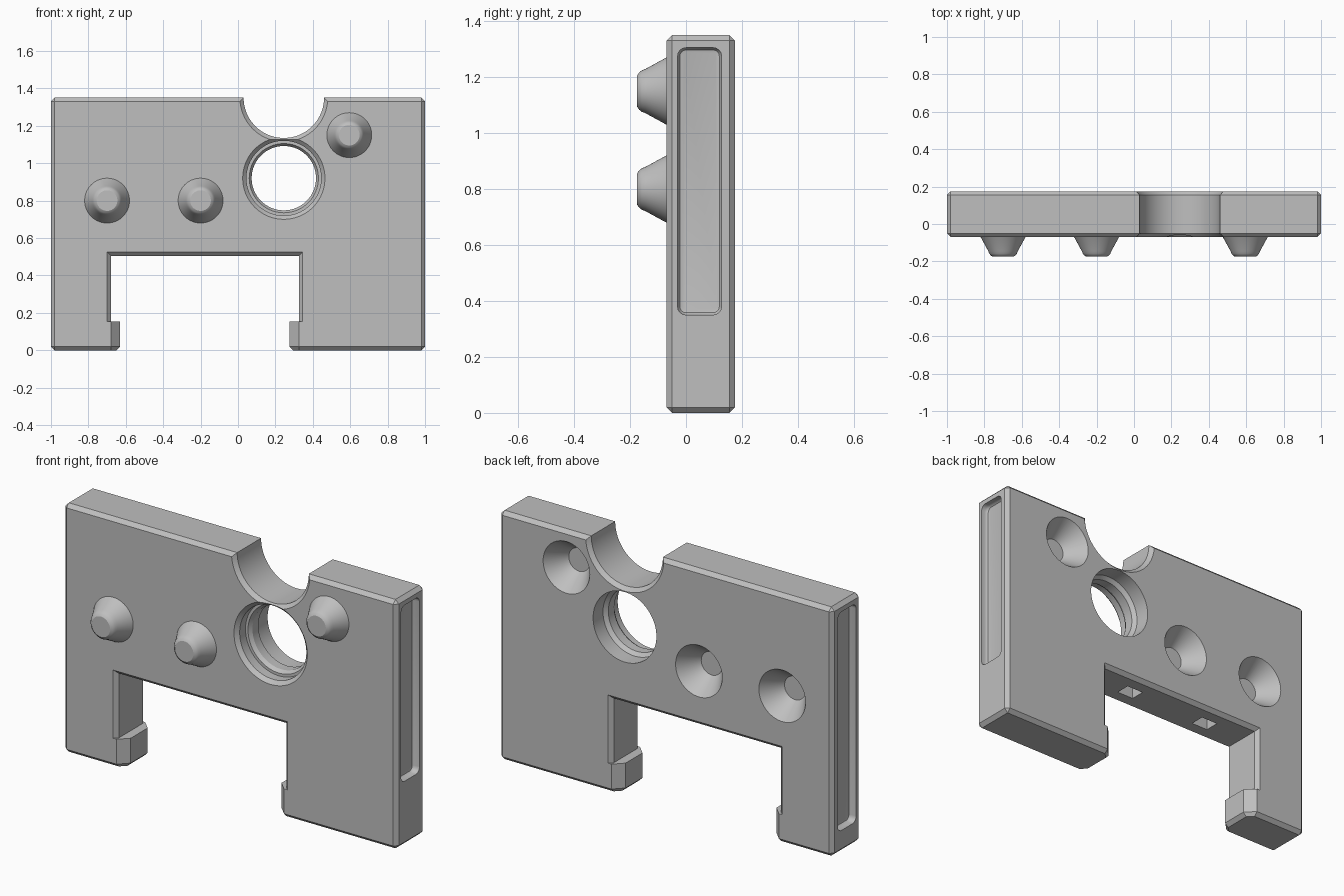
import bpy, bmesh, math
from mathutils import Vector

cube = bpy.data.objects.get("Cube")
if cube:
    bpy.data.objects.remove(cube, do_unlink=True)

FRONT, BACK, TOP, CH = -0.07, 0.175, 1.35, 0.02
MID = (FRONT + BACK) / 2

grey = bpy.data.materials.new("plain grey")
grey.use_nodes = True
colour = (0.52, 0.52, 0.52, 1)
grey.diffuse_color = colour
grey.node_tree.nodes["Principled BSDF"].inputs["Base Color"].default_value = colour


def finish(name, bm):
    bmesh.ops.recalc_face_normals(bm, faces=bm.faces)
    mesh = bpy.data.meshes.new(name)
    bm.to_mesh(mesh)
    bm.free()
    mesh.materials.append(grey)
    obj = bpy.data.objects.new(name, mesh)
    bpy.context.collection.objects.link(obj)
    return obj


def loft(name, sections):
    """Skin closed rings of equal length and cap both ends."""
    bm = bmesh.new()
    rings = [[bm.verts.new(p) for p in ring] for ring in sections]
    n = len(rings[0])
    for a, b in zip(rings, rings[1:]):
        for i in range(n):
            j = (i + 1) % n
            bm.faces.new((a[i], a[j], b[j], b[i]))
    caps = [bm.faces.new(rings[0]), bm.faces.new(rings[-1])]
    if n < 20:
        bmesh.ops.triangulate(bm, faces=caps)
    return finish(name, bm)


def lathe(name, x, z, profile, sides=64):
    """Round part along y; profile holds (radius, y) pairs."""
    angles = [2 * math.pi * i / sides for i in range(sides)]
    return loft(name, [[(x + r * math.cos(a), y, z + r * math.sin(a)) for a in angles]
                       for r, y in profile])


def box(name, centre, size):
    bm = bmesh.new()
    bmesh.ops.create_cube(bm, size=1)
    bmesh.ops.scale(bm, vec=size, verts=bm.verts)
    bmesh.ops.translate(bm, vec=centre, verts=bm.verts)
    return finish(name, bm)


def rounded_rect(x, y0, y1, z0, z1, inset, radius=0.03):
    ring = []
    r = radius - inset
    corners = [(y1 - radius, z1 - radius), (y0 + radius, z1 - radius),
               (y0 + radius, z0 + radius), (y1 - radius, z0 + radius)]
    for k, (cy, cz) in enumerate(corners):
        for s in range(5):
            a = math.pi / 2 * (k + s / 4)
            ring.append((x, cy + r * math.cos(a), cz + r * math.sin(a)))
    return ring


# Chamfered plate
plate = box("plate", (0, MID, TOP / 2), (2, BACK - FRONT, TOP))
bm = bmesh.new()
bm.from_mesh(plate.data)
bmesh.ops.bevel(bm, geom=bm.edges[:], offset=CH, segments=1, affect='EDGES')
bm.to_mesh(plate.data)
bm.free()
cutters = []

# Bottom slot with flared front and back edges
L, R, CEIL = -0.68, 0.325, 0.505
slot = [(FRONT - CH, 2 * CH), (FRONT + CH, 0), (BACK - CH, 0), (BACK + CH, 2 * CH)]
cutters.append(loft("slot_cutter", [
    [(L - g, y, 0.155), (R + g, y, 0.155), (R + g, y, CEIL + g), (L - g, y, CEIL + g)]
    for y, g in slot]))

# Narrower mouth that leaves a bevelled catch on each leg
C, OUT = 0.05, 0.02


def mouth(z, g):
    left, right = L + C - g, R - C + g
    f, b = FRONT - OUT, BACK + OUT
    d = C + OUT
    return [(left - d, f, z), (right + d, f, z), (right, f + d, z), (right, b - d, z),
            (right + d, b, z), (left - d, b, z), (left, b - d, z), (left, f + d, z)]


cutters.append(loft("mouth_cutter",
                    [mouth(-CH, 2 * CH), mouth(CH, 0), mouth(0.2, 0)]))

# Two small sockets in the slot ceiling
for x in (-0.43, 0.07):
    cutters.append(box("socket_cutter", (x, MID, CEIL + 0.04), (0.1, 0.08, 0.14)))

# Half-round notch in the top edge
HX = 0.245
cutters.append(lathe("notch_cutter", HX, TOP, [
    (0.255, FRONT - CH), (0.215, FRONT + CH), (0.215, BACK - CH), (0.255, BACK + CH)], 96))

# Stepped through hole with an inner lip
cutters.append(lathe("hole_cutter", HX, 0.92, [
    (0.24, FRONT - CH), (0.2, FRONT + CH), (0.2, 0.0), (0.185, 0.0), (0.172, 0.02),
    (0.172, 0.07), (0.19, 0.09), (0.19, BACK + CH)], 96))

# Long side recesses with coved floors
for side, bottom in ((1, 0.35), (-1, 0.12)):
    steps = [(1.02, 0), (0.978, 0), (0.968, 0.003), (0.962, 0.008), (0.96, 0.016)]
    cutters.append(loft("recess_cutter", [
        rounded_rect(side * x, -0.03, 0.127, bottom, 1.305, i) for x, i in steps]))

# Front studs, each with a conical dimple behind it
studs = []
for x, z in ((-0.7, 0.8), (-0.2, 0.8), (0.595, 1.15)):
    studs.append(lathe("stud", x, z, [
        (0.126, -0.06), (0.12, FRONT), (0.079, -0.145), (0.074, -0.158),
        (0.066, -0.168), (0.055, -0.175)]))
    cutters.append(lathe("dimple_cutter", x, z, [
        (0.154, BACK + CH), (0.14, BACK), (0.063, 0.065)]))

# Apply the cuts
bpy.context.view_layer.objects.active = plate
for cutter in cutters:
    mod = plate.modifiers.new("cut", 'BOOLEAN')
    mod.operation = 'DIFFERENCE'
    mod.solver = 'EXACT'
    mod.object = cutter
    bpy.ops.object.modifier_apply(modifier=mod.name)
    bpy.data.objects.remove(cutter, do_unlink=True)

# Smooth round surfaces, keeping edges crisp
bpy.ops.object.select_all(action='DESELECT')
for obj in [plate] + studs:
    obj.select_set(True)
bpy.ops.object.shade_smooth_by_angle(angle=math.radians(28))
